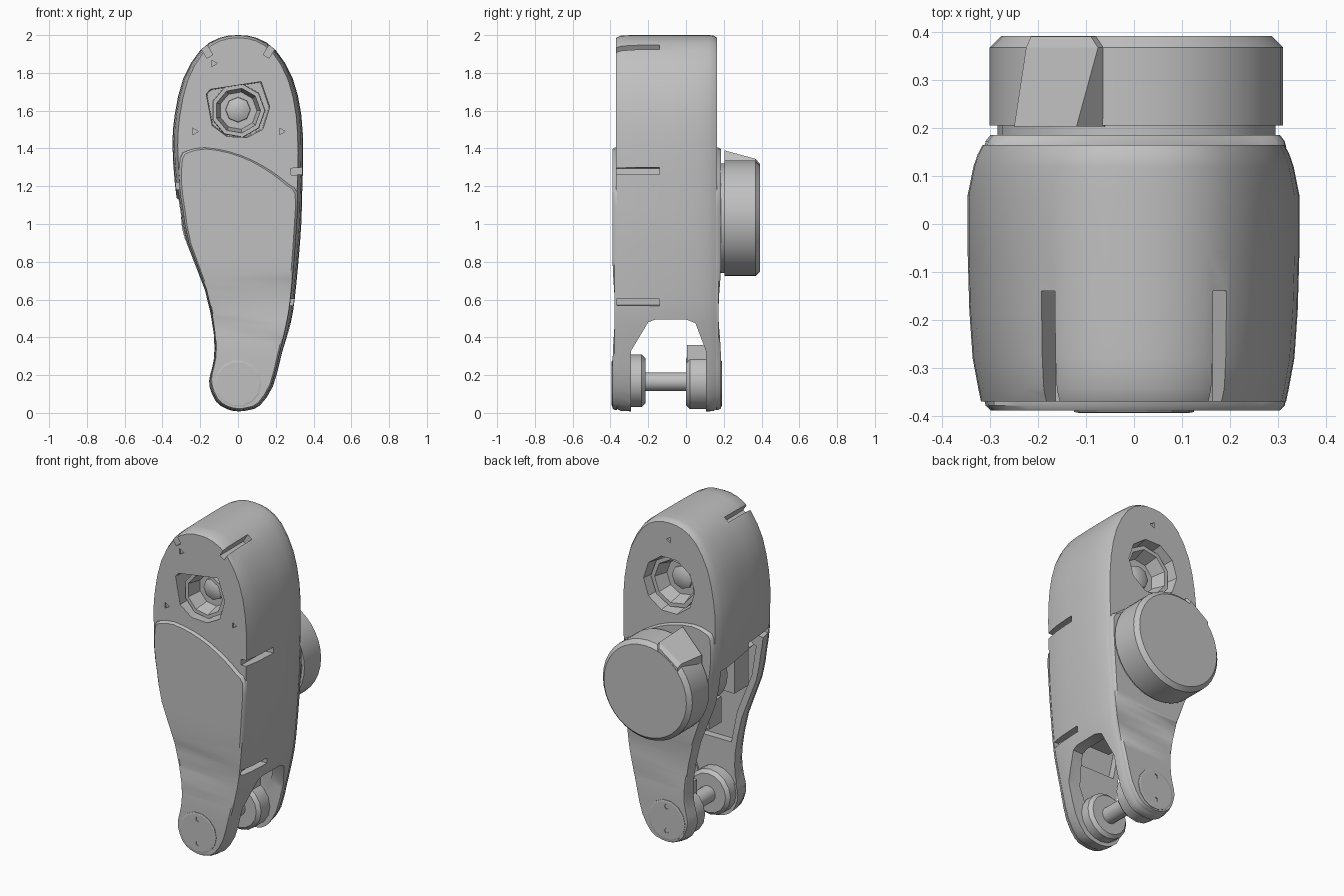
import bpy, bmesh, math
from mathutils import Matrix, Vector

if "Cube" in bpy.data.objects:
    bpy.data.objects.remove(bpy.data.objects["Cube"])

grey = bpy.data.materials.new("light grey plastic")
grey.use_nodes = True
GREY = (0.53, 0.53, 0.53, 1)
grey.diffuse_color = GREY
grey.node_tree.nodes["Principled BSDF"].inputs["Base Color"].default_value = GREY


def finish(name, bm):
    bmesh.ops.recalc_face_normals(bm, faces=bm.faces)
    me = bpy.data.meshes.new(name)
    bm.to_mesh(me)
    bm.free()
    me.materials.append(grey)
    ob = bpy.data.objects.new(name, me)
    bpy.context.collection.objects.link(ob)
    return ob


def loft(name, rings):
    """Skin a list of equal rings of 3D points and cap both ends."""
    bm = bmesh.new()
    vs = [[bm.verts.new(p) for p in ring] for ring in rings]
    n = len(rings[0])
    for a, b in zip(vs, vs[1:]):
        for i in range(n):
            j = (i + 1) % n
            bm.faces.new((a[i], a[j], b[j], b[i]))
    bm.faces.new(vs[0])
    bm.faces.new(vs[-1])
    return finish(name, bm)


def rounded(points):
    """Add a point on the smooth curve between each pair of outline points."""
    p = [Vector(q) for q in points]
    out = []
    for i in range(len(p)):
        a, b, c, d = (p[(i + k) % len(p)] for k in (-1, 0, 1, 2))
        out += [b, (9 * (b + c) - a - d) / 16]
    return out


def slab(name, outline, sections):
    """Extrude an x-z outline along y; sections are (y, x scale, z scale about mid height)."""
    mid = (max(p[1] for p in outline) + min(p[1] for p in outline)) / 2
    return loft(name, [[(x * sx, y, mid + (z - mid) * sz) for x, z in outline]
                       for y, sx, sz in sections])


def turned(name, x, z, profile, sides=32):
    """Round part on a y axis; profile is (y, radius)."""
    angles = [math.tau * i / sides for i in range(sides)]
    return loft(name, [[(x + r * math.cos(a), y, z + r * math.sin(a)) for a in angles]
                       for y, r in profile])


def block(name, lo, hi, angle=0):
    """Box between two corners, turned about its own y axis."""
    lo, hi = Vector(lo), Vector(hi)
    bm = bmesh.new()
    bmesh.ops.create_cube(bm, size=1)
    size = hi - lo
    m = (Matrix.Translation((lo + hi) / 2) @ Matrix.Rotation(angle, 4, 'Y')
         @ Matrix.Diagonal((size.x, size.y, size.z, 1)))
    bmesh.ops.transform(bm, matrix=m, verts=bm.verts)
    return finish(name, bm)


def cut(target, cutter):
    mod = target.modifiers.new("cut", 'BOOLEAN')
    mod.operation = 'DIFFERENCE'
    mod.solver = 'EXACT'
    mod.object = cutter
    bpy.context.view_layer.objects.active = target
    bpy.ops.object.modifier_apply(modifier=mod.name)
    bpy.data.objects.remove(cutter)


def pinch(ob, limit):
    """Slice across the height and press the outer face inward at the narrow neck."""
    bm = bmesh.new()
    bm.from_mesh(ob.data)
    for i in range(13):
        bmesh.ops.bisect_plane(bm, geom=bm.verts[:] + bm.edges[:] + bm.faces[:],
                               plane_co=(0, 0, .26 + i * .05), plane_no=(0, 0, 1))
    for v in bm.verts:
        if abs(v.co.y) > limit:
            v.co.y -= math.copysign(.015, v.co.y) * math.exp(-((v.co.z - .54) / .15) ** 2)
    bm.to_mesh(ob.data)
    bm.free()


def smooth(ob, angle=32):
    bpy.ops.object.select_all(action='DESELECT')
    ob.select_set(True)
    bpy.context.view_layer.objects.active = ob
    bpy.ops.object.shade_smooth_by_angle(angle=math.radians(angle))


# Lower edge shared by the shell and the covers, then the rounded top
lower = [(.34, 1.17), (.335, 1), (.32, .8), (.3, .6), (.28, .48), (.235, .3),
         (.19, .14), (.12, .04), (.06, .015), (0, .008), (-.06, .02), (-.12, .06),
         (-.155, .14), (-.152, .2), (-.132, .28), (-.132, .42), (-.18, .65),
         (-.28, .9), (-.315, 1.08), (-.335, 1.22)]
dome = [(-.347, 1.42), (-.335, 1.58), (-.29, 1.77), (-.2, 1.92), (-.1, 1.985), (0, 2),
        (.1, 1.985), (.2, 1.92), (.29, 1.77), (.335, 1.58), (.345, 1.38)]
cover_top = [(-.33, 1.36), (-.29, 1.395), (-.19, 1.412), (-.05, 1.39), (.08, 1.345),
             (.2, 1.28), (.29, 1.215)]

# Barrel-sided shell
shell = slab("arm_shell", rounded(lower + dome),
             [(-.37, .92, .985), (-.345, .935, .998), (-.28, .97, 1), (-.18, .99, 1),
              (-.06, 1, 1), (.06, 1, 1), (.12, .965, 1), (.145, .94, .998), (.165, .91, .985)])

# Fork opening across the full width at the bottom
fork = [(-.29, -.1), (-.29, .33), (-.2, .48), (-.16, .495), (0, .495), (.05, .475),
        (.105, .33), (.105, -.1)]
cut(shell, loft("fork_cutter", [[(x, y, z) for y, z in fork] for x in (-.6, .6)]))

# Hollow interior, open on the right side and walled on the left
hollow = [(-.6, .2), (.12, .25), (.2, .45), (.235, .62), (.27, 1.1)]
cut(shell, loft("hollow_cutter", [[(x, y, z) for x, z in hollow + [(.27, top), (-.6, top)]]
                                  for y, top in ((-.3, 1.2), (.105, 1.13))]))

# Shallow trays inside both fork plates, leaving a rim
tray = [(-.1, .48), (.19, .48), (.235, .65), (.265, 1.12), (-.27, 1.12), (-.24, .93), (-.14, .68)]
cut(shell, slab("tray_cutter", tray, [(-.345, 1, 1), (.14, 1, 1)]))

# Cooling slits around the rim
for x, z, angle in ((.175, 1.93, .55), (-.175, 1.93, -.55), (.33, 1.28, 1.5),
                    (.295, .585, 1.65), (-.33, 1.2, 1.45)):
    cut(shell, block("slit_cutter", (x - .018, -.45, z - .05), (x + .018, -.14, z + .05), angle))

# Joint sockets on the front and back of the head
socket = [(-.172, 1.69), (-.15, 1.715), (.125, 1.757), (.172, 1.62), (.135, 1.5), (.05, 1.455),
          (-.06, 1.46), (-.14, 1.52)]
cut(shell, slab("front_socket_cutter", socket, [(-.5, 1, 1), (-.2, .95, .95)]))
cut(shell, turned("back_socket_cutter", 0, 1.6, [(0, .15), (.3, .195)], 10))

# Small triangular pin holes
for x, y, z in ((-.13, -.38, 1.85), (-.23, -.38, 1.49), (.23, -.38, 1.49), (0, .155, 1.88)):
    cut(shell, turned("pin_cutter", x, z, [(y, .02), (y + .02, .02)], 3))
smooth(shell)

for side, y0, y1, y2 in (("front", -.365, -.379, -.389), ("back", .16, .173, .186)):
    # Raised cover with a sweeping top edge
    cover = slab(side + "_cover", rounded(lower + cover_top),
                 [(y0, .93, .99), (y1, .92, .988), (y2, .89, .978)])
    pinch(cover, abs(y1) + .001)
    smooth(cover)
    # Round cap with two pin holes
    out = math.copysign(1, y2)
    cap = turned(side + "_axle_cap", 0, .155,
                 [(y2 - out * .02, .125), (y2 + out * .003, .125), (y2 + out * .005, .115)], 14)
    for z in (.09, .24):
        cut(cap, turned("pin_cutter", 0, z, [(y2 - out * .01, .016), (y2 + out * .03, .016)], 5))

# Cupped bearings inside the sockets
smooth(turned("front_socket_ring", 0, 1.6,
              [(-.19, .145), (-.325, .142), (-.325, .12), (-.235, .1)], 9))
smooth(turned("front_socket_hub", 0, 1.605, [(-.22, .07), (-.245, .065), (-.26, .035)], 8))
smooth(turned("back_socket_ring", 0, 1.6,
              [(-.01, .16), (.115, .16), (.115, .135), (.03, .11)], 9))
smooth(turned("back_socket_hub", 0, 1.6, [(.01, .075), (.04, .07), (.055, .04)], 8))

# Fork bearings and axle
smooth(turned("front_bearing", 0, .17, [(-.32, .14), (-.235, .14), (-.215, .12)], 16))
smooth(turned("back_bearing", 0, .165, [(.13, .145), (.02, .145), (0, .125)], 16))
block("back_bearing_lug", (-.08, .005, .2), (.08, .11, .36))
smooth(turned("axle", 0, .165, [(-.24, .05), (.02, .05)], 16))

# Motor and brackets inside the hollow
smooth(turned("motor", -.005, 1.0, [(-.35, .16), (-.1, .16), (-.1, .21), (.145, .21)], 24))
block("motor_bracket", (-.24, -.27, .88), (-.1, -.13, 1.22))
block("motor_foot", (-.2, -.06, .72), (-.12, .06, .88))
block("circuit_box", (.0, -.22, .56), (.18, .0, .9))

# Rear elbow disc with a ridged key on its upper rim
smooth(turned("disc_neck", .005, 1.03, [(.15, .29), (.215, .29)], 24))
smooth(turned("elbow_disc", .005, 1.03,
              [(.205, .306), (.368, .306), (.392, .282)], 36))
loft("disc_key", [
    [(-.25, .203, 1.15), (-.06, .203, 1.15), (-.06, .203, 1.32), (-.12, .203, 1.39),
     (-.25, .203, 1.25)],
    [(-.225, .368, 1.15), (-.06, .368, 1.15), (-.06, .368, 1.32), (-.075, .368, 1.345),
     (-.225, .368, 1.25)],
    [(-.215, .391, 1.15), (-.08, .391, 1.15), (-.08, .391, 1.3), (-.09, .391, 1.32),
     (-.215, .391, 1.23)]])
